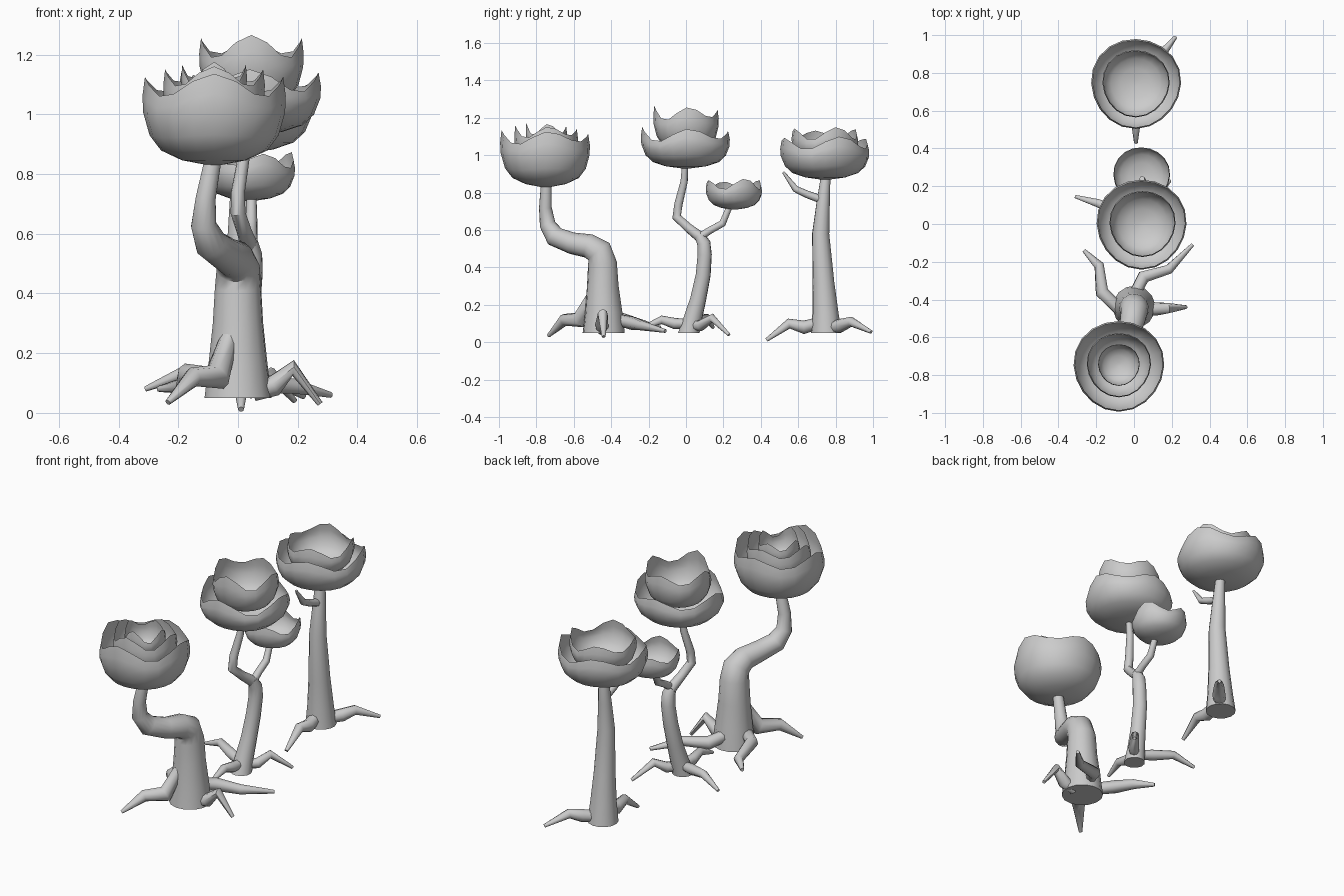
import bpy, bmesh
from math import sin, cos, pi, radians
from mathutils import Vector


def finish(bm, name, angle):
    bmesh.ops.recalc_face_normals(bm, faces=bm.faces)
    me = bpy.data.meshes.new(name)
    bm.to_mesh(me)
    bm.free()
    ob = bpy.data.objects.new(name, me)
    bpy.context.collection.objects.link(ob)
    bpy.ops.object.select_all(action='DESELECT')
    ob.select_set(True)
    bpy.context.view_layer.objects.active = ob
    bpy.ops.object.shade_smooth_by_angle(angle=radians(angle))
    return ob


def tube(name, pts, sides=12, flat_base=False):
    """Tapered tube through (x, y, z, radius) points."""
    bm = bmesh.new()
    P = [Vector(p[:3]) for p in pts]
    rings, side = [], Vector((1, 0.13, 0.07))
    for i, p in enumerate(P):
        a = (P[i] - P[i - 1]).normalized() if i else Vector()
        b = (P[i + 1] - P[i]).normalized() if i < len(P) - 1 else Vector()
        t = (a + b).normalized()
        if flat_base and i == 0:
            t = Vector((0, 0, 1))
        side = (side - t * side.dot(t)).normalized()
        up = t.cross(side)
        r = pts[i][3]
        rings.append([bm.verts.new(p + r * (side * cos(k * 2 * pi / sides) + up * sin(k * 2 * pi / sides)))
                      for k in range(sides)])
    for A, B in zip(rings, rings[1:]):
        for k in range(sides):
            bm.faces.new((A[k], A[(k + 1) % sides], B[(k + 1) % sides], B[k]))
    bm.faces.new(rings[0])
    bm.faces.new(rings[-1])
    return finish(bm, name, 50)


PROFILE = [(0.1, 0), (0.45, 0.06), (0.74, 0.18), (0.9, 0.36), (0.99, 0.62), (1, 0.8), (0.965, 1)]


def bowl(name, x, y, z, r, h, wave, phase=0.0, sides=20):
    """Open cup with a wavy rim: z is the underside, h the mean height."""
    bm = bmesh.new()
    rings = []
    for f, g in PROFILE:
        ring = []
        for k in range(sides):
            a = 2 * pi * k / sides
            w = wave * (cos(4 * (a - phase)) + 0.35 * sin(3 * a + phase)) * g ** 2
            rr = r * f * (1 + 0.02 * sin(3 * a + phase) * g)
            ring.append(bm.verts.new((x + rr * cos(a), y + rr * sin(a), z + h * g + w)))
        rings.append(ring)
    for A, B in zip(rings, rings[1:]):
        for k in range(sides):
            bm.faces.new((A[k], A[(k + 1) % sides], B[(k + 1) % sides], B[k]))
    bm.faces.new(rings[0])
    return finish(bm, name, 50)


def roots(prefix, paths, radii=(0.032, 0.036, 0.027, 0.01)):
    for i, path in enumerate(paths):
        tube(f"{prefix}_root_{i + 1}", [(*p, r) for p, r in zip(path, radii)], 8)


# Front tree: bent trunk, roots, three nested cups
tube("front_trunk", [
    (0, -.44, .05, .113), (0, -.44, .16, .1), (0, -.445, .3, .085), (0, -.447, .42, .078),
    (0, -.465, .485, .073), (-.01, -.52, .515, .065), (-.04, -.61, .53, .058),
    (-.09, -.70, .565, .055), (-.115, -.74, .63, .043), (-.108, -.752, .72, .034),
    (-.085, -.747, .84, .029), (-.078, -.746, .88, .02)], 14, True)
roots("front", [
    [(.05, -.45, .07), (.12, -.45, .09), (.185, -.445, .15), (.275, -.44, .03)],
    [(.01, -.36, .12), (.05, -.28, .1), (.185, -.24, .09), (.31, -.11, .06)],
    [(-.07, -.46, .12), (-.17, -.36, .13), (-.185, -.22, .09), (-.265, -.14, .08)]])
roots("front_large", [
    [(-.03, -.5, .25), (-.07, -.565, .12), (-.15, -.65, .12), (-.235, -.735, .035)]],
    (.03, .046, .033, .01))
bowl("front_outer_cup", -.08, -.75, .83, .24, .265, .03)
bowl("front_middle_cup", -.08, -.745, .91, .17, .215, .026)
bowl("front_inner_cup", -.08, -.745, 1.0, .11, .14, .026)

# Middle tree: forked trunk, roots, double cup and a small side cup
tube("middle_trunk", [
    (.01, .015, .05, .058), (.015, .035, .12, .05), (.025, .065, .23, .043),
    (.035, .092, .36, .04), (.045, .1, .47, .038), (.045, .095, .53, .036), (.04, .07, .575, .026)],
    12, True)
tube("middle_main_branch", [
    (.04, .085, .555, .03), (.02, .015, .61, .025), (0, -.05, .67, .025),
    (0, -.04, .74, .023), (.02, -.01, .86, .02), (.035, -.004, .96, .016)], 10)
tube("middle_side_branch", [
    (.045, .07, .56, .022), (.045, .13, .6, .02), (.045, .195, .635, .02),
    (.045, .23, .72, .017), (.043, .24, .75, .014)], 10)
roots("middle", [
    [(-.01, .03, .1), (-.08, .06, .11), (-.19, .11, .13), (-.31, .145, .08)],
    [(.02, .03, .09), (.07, .08, .09), (.11, .14, .13), (.19, .23, .04)],
    [(.01, .01, .1), (0, -.06, .1), (0, -.13, .12), (-.01, -.23, .08)]],
    (.025, .03, .023, .009))
bowl("middle_outer_cup", .04, 0, .93, .238, .18, .03)
bowl("middle_inner_cup", .045, .003, 1.02, .175, .205, .03)
bowl("small_side_cup", .04, .258, .71, .15, .135, .022, .4)

# Back tree: straight trunk, twig, roots, double cup
tube("back_trunk", [
    (.01, .75, .05, .082), (.01, .745, .16, .07), (.01, .735, .32, .058),
    (.01, .72, .58, .046), (.01, .733, .74, .036), (.01, .745, .87, .027), (.01, .747, .91, .02)],
    14, True)
tube("back_twig", [
    (.01, .72, .765, .022), (.01, .65, .79, .02), (.01, .585, .82, .018), (.01, .52, .91, .007)], 8)
roots("back", [
    [(.01, .7, .1), (.01, .63, .08), (.01, .55, .1), (.01, .43, .012)],
    [(.04, .78, .08), (.09, .83, .09), (.135, .885, .11), (.22, .99, .055)]])
bowl("back_outer_cup", .01, .745, .87, .238, .195, .026, .35)
bowl("back_inner_cup", .01, .745, .95, .178, .165, .026, .35)
